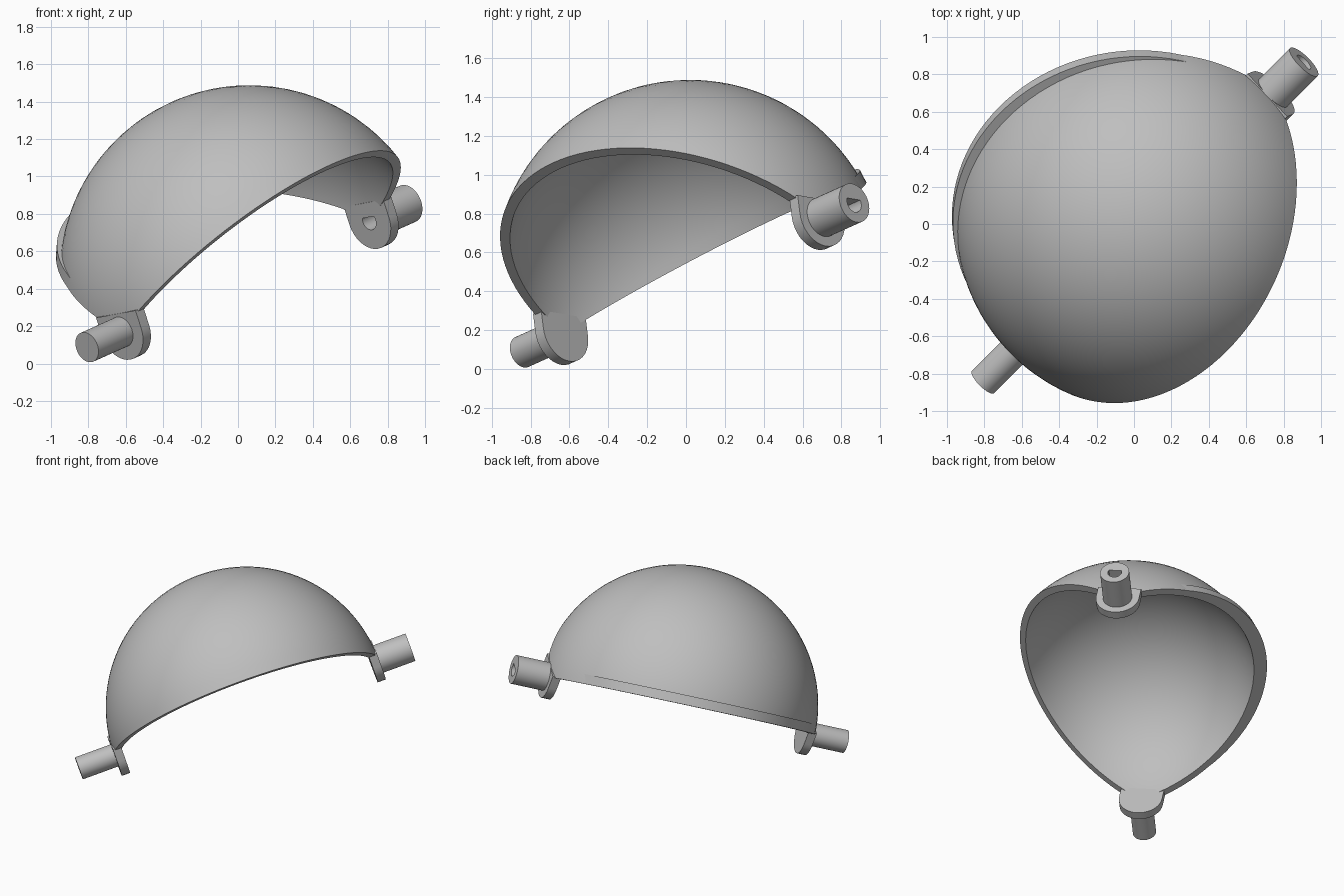
import bpy, bmesh
from math import sin, cos, pi, radians, sqrt
from mathutils import Vector, Matrix

if "Cube" in bpy.data.objects:
    bpy.data.objects.remove(bpy.data.objects["Cube"])

# Single material
grey = bpy.data.materials.new("plain grey")
grey.use_nodes = True
colour = (0.52, 0.52, 0.52, 1)
grey.diffuse_color = colour
grey.node_tree.nodes["Principled BSDF"].inputs["Base Color"].default_value = colour

# Tilted frame: local X is the hinge axis, local Z the middle of the dome
axis = Vector((0.675, 0.673, 0.302)).normalized()
up = Vector((-0.294, -0.108, 0.95))
up = (up - axis * up.dot(axis)).normalized()
side = up.cross(axis)
frame = Matrix.Translation((0.06, 0.02, 0.475)) @ Matrix((axis, side, up)).transposed().to_4x4()

OUTER, INNER = 1.013, 0.96
HALF = radians(60)


def finish(name, bm):
    """Clean the mesh, place it in the tilted frame and shade it."""
    bmesh.ops.recalc_face_normals(bm, faces=bm.faces)
    mesh = bpy.data.meshes.new(name)
    bm.to_mesh(mesh)
    bm.free()
    mesh.materials.append(grey)
    obj = bpy.data.objects.new(name, mesh)
    bpy.context.collection.objects.link(obj)
    obj.matrix_world = frame
    shade(obj)
    return obj


def shade(obj):
    bpy.ops.object.select_all(action='DESELECT')
    obj.select_set(True)
    bpy.context.view_layer.objects.active = obj
    bpy.ops.object.shade_smooth_by_angle(angle=radians(30))


def prism(name, points, depth):
    """Extrude a closed outline by a vector."""
    bm = bmesh.new()
    face = bm.faces.new([bm.verts.new(p) for p in points])
    ext = bmesh.ops.extrude_face_region(bm, geom=[face], use_keep_orig=True)
    new = [g for g in ext["geom"] if isinstance(g, bmesh.types.BMVert)]
    bmesh.ops.translate(bm, verts=new, vec=depth)
    return finish(name, bm)


def arc(radius, start, end, steps):
    return [(radius * cos(start + (end - start) * i / steps),
             radius * sin(start + (end - start) * i / steps)) for i in range(steps + 1)]


def dome_shell():
    """Thin spherical wedge: crescent section turned about the hinge axis."""
    bm = bmesh.new()
    n = 56
    section = arc(OUTER, 0, pi, n) + arc(INNER, pi, 0, n)
    rot = Matrix.Rotation(HALF, 3, 'X')
    verts = [bm.verts.new(rot @ Vector((x, 0, z))) for x, z in section]
    first = bm.faces.new(verts)
    edges = list(first.edges)
    ret = bmesh.ops.spin(bm, geom=edges, cent=(0, 0, 0), axis=(1, 0, 0),
                         angle=-2 * HALF, steps=28)
    last = [g for g in ret["geom_last"] if isinstance(g, bmesh.types.BMEdge)]
    bmesh.ops.contextual_create(bm, geom=last)
    bmesh.ops.remove_doubles(bm, verts=bm.verts, dist=0.0001)
    bmesh.ops.dissolve_degenerate(bm, edges=bm.edges, dist=0.0001)
    return finish("dome_shell", bm)


def rim_lip():
    """Crescent ledge along the rear cut edge."""
    out = Vector((0, sin(HALF), cos(HALF)))
    into = Vector((0, -cos(HALF), sin(HALF)))
    shift, radius = 0.094, 0.967
    span = radians(66)
    outer = [Vector((s, 0, 0)) + out * (shift + c)
             for c, s in arc(radius, -span, span, 40)]
    inner = [Vector((s, 0, 0)) + out * c
             for c, s in arc(0.985, radians(58), -radians(58), 40)]
    return prism("rim_lip", outer + inner, into * 0.07)


def lug(name, sign):
    """Round-ended plate under each pole of the dome."""
    r = 0.157
    outline = [(sign * 0.95, r, 0.1)]
    outline += [(sign * 0.95, y, z) for y, z in arc(r, 0, -pi, 18)]
    outline.append((sign * 0.95, -r, 0.1))
    return prism(name, outline, Vector((sign * 0.062, 0, 0)))


def pin(name, sign, radius, end):
    ring = [(sign * 0.97, y, z) for y, z in arc(radius, 0, 2 * pi, 40)[:-1]]
    return prism(name, ring, Vector((sign * (end - 0.97), 0, 0)))


shell = dome_shell()
rim_lip()
lug("front_lug", -1)
pin("front_pin", -1, 0.084, 1.285)
back_lug = lug("back_lug", 1)
back_pin = pin("back_pin", 1, 0.105, 1.257)

# D-shaped bore through the back pin, its lug and the shell
flat = radians(25)
bore = [(0.85, y, z) for y, z in arc(0.05, flat, -pi - flat, 24)]
cutter = prism("bore_cutter", bore, Vector((0.6, 0, 0)))
cutter.hide_render = True
for part in (shell, back_lug, back_pin):
    mod = part.modifiers.new("bore", 'BOOLEAN')
    mod.operation = 'DIFFERENCE'
    mod.solver = 'EXACT'
    mod.object = cutter
    # Keep the cut ahead of the shading
    bpy.ops.object.select_all(action='DESELECT')
    part.select_set(True)
    bpy.context.view_layer.objects.active = part
    bpy.ops.object.modifier_apply(modifier=mod.name)
    shade(part)
bpy.data.objects.remove(cutter)
